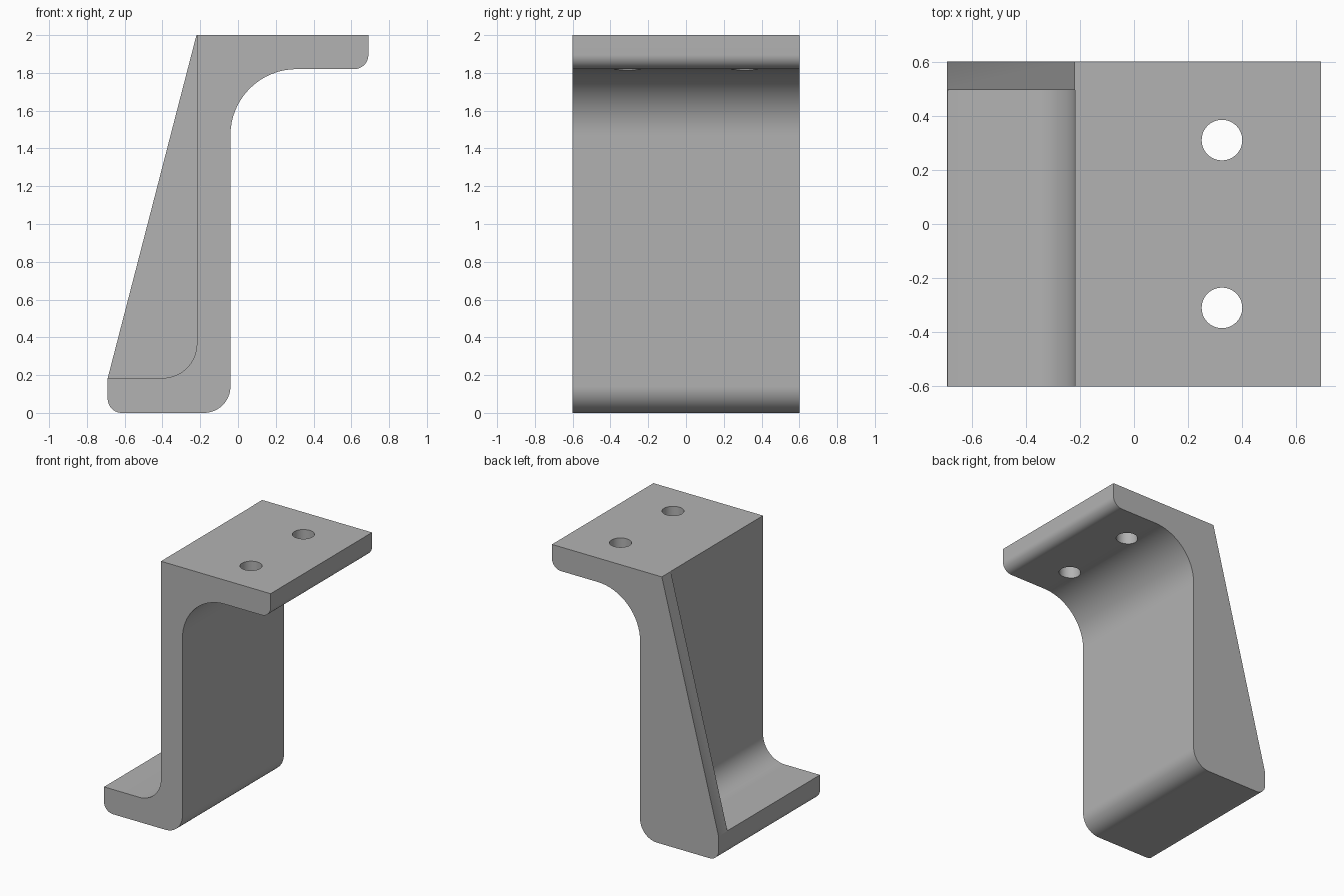
import bpy
import bmesh
import math
from mathutils import Vector

cube = bpy.data.objects.get("Cube")
if cube:
    bpy.data.objects.remove(cube, do_unlink=True)

grey = bpy.data.materials.new("plain grey")
grey.use_nodes = True
colour = (0.45, 0.45, 0.45, 1)
grey.diffuse_color = colour
grey.node_tree.nodes["Principled BSDF"].inputs["Base Color"].default_value = colour


def rounded(corners, steps=16):
    """Outline through (x, z, radius) corners, with each radius as a fillet arc."""
    points = []
    for i, (x, z, radius) in enumerate(corners):
        here = Vector((x, z))
        if not radius:
            points.append(here)
            continue
        a = (Vector(corners[i - 1][:2]) - here).normalized()
        b = (Vector(corners[(i + 1) % len(corners)][:2]) - here).normalized()
        half = a.angle(b) / 2
        centre = here + (a + b).normalized() * radius / math.sin(half)
        start = here + a * radius / math.tan(half) - centre
        end = here + b * radius / math.tan(half) - centre
        sweep = start.angle(end)
        for k in range(steps + 1):
            t = k / steps
            points.append(centre + (start * math.sin((1 - t) * sweep)
                                    + end * math.sin(t * sweep)) / math.sin(sweep))
    return points


def extrude_profile(name, corners, y0, y1):
    bm = bmesh.new()
    face = bm.faces.new([bm.verts.new((p.x, y0, p.y)) for p in rounded(corners)])
    new = bmesh.ops.extrude_face_region(bm, geom=[face])["geom"]
    moved = [v for v in new if isinstance(v, bmesh.types.BMVert)]
    bmesh.ops.translate(bm, verts=moved, vec=(0, y1 - y0, 0))
    bmesh.ops.recalc_face_normals(bm, faces=bm.faces)
    mesh = bpy.data.meshes.new(name)
    bm.to_mesh(mesh)
    bm.free()
    obj = bpy.data.objects.new(name, mesh)
    bpy.context.collection.objects.link(obj)
    mesh.materials.append(grey)
    return obj


# Solid bracket: upright, top flange, foot and sloping web
bracket = extrude_profile("bracket", [
    (-0.69, 0, 0.075), (-0.04, 0, 0.14), (-0.04, 1.82, 0.35), (0.69, 1.82, 0.075),
    (0.69, 2, 0), (-0.22, 2, 0), (-0.69, 0.183, 0)], -0.6, 0.6)

# Pocket above the foot, leaving the web at the back
cutters = [extrude_profile("pocket_cutter", [
    (-1, 0.185, 0), (-0.218, 0.185, 0.18), (-0.218, 2.2, 0), (-1, 2.2, 0)], -0.8, 0.495)]

# Two bolt holes through the flange
for side in (-1, 1):
    bpy.ops.mesh.primitive_cylinder_add(vertices=48, radius=0.075, depth=0.8,
                                        location=(0.325, side * 0.31, 1.9))
    hole = bpy.context.object
    hole.name = "bolt_hole_cutter"
    hole.data.materials.append(grey)
    cutters.append(hole)

bpy.ops.object.select_all(action="DESELECT")
bracket.select_set(True)
bpy.context.view_layer.objects.active = bracket
for cutter in cutters:
    cut = bracket.modifiers.new(cutter.name, "BOOLEAN")
    cut.operation = "DIFFERENCE"
    cut.solver = "EXACT"
    cut.object = cutter
    bpy.ops.object.modifier_apply(modifier=cut.name)
for cutter in cutters:
    bpy.data.objects.remove(cutter, do_unlink=True)

bpy.ops.object.shade_smooth_by_angle(angle=math.radians(30))
